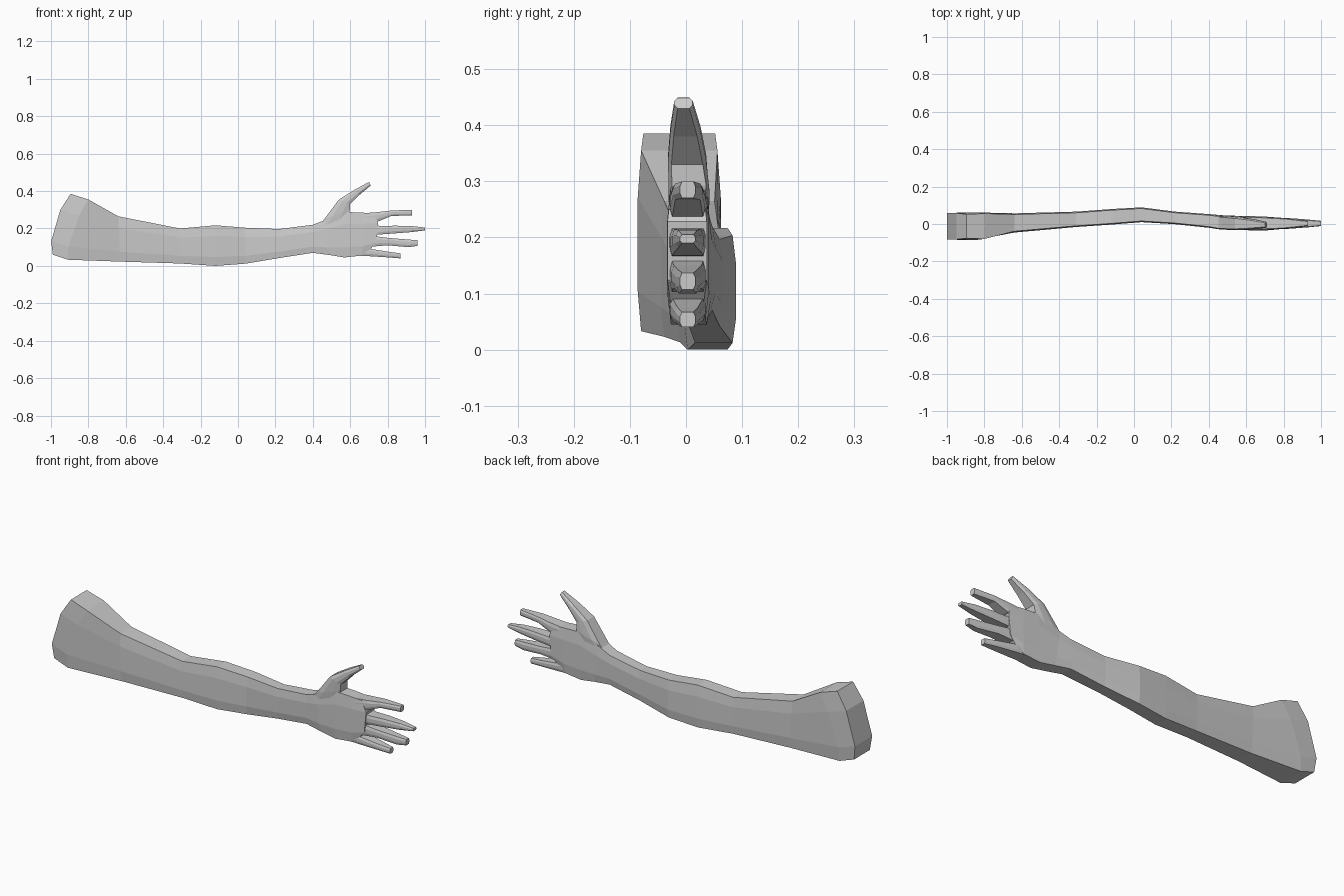
import bpy, bmesh

skin = bpy.data.materials.new("plain grey")
skin.diffuse_color = (0.6, 0.6, 0.6, 1)


def loft(name, sections, steps=(0, .22, .74, 1), round_y=0.006):
    """Skin slab-like sections: lower x,z, upper x,z, front y, back y, bulge in x."""
    bm = bmesh.new()
    rings = []
    for bx, bz, tx, tz, y0, y1, bulge in sections:
        front, back = [], []
        for i, t in enumerate(steps):
            end = i in (0, len(steps) - 1)
            x = bx + (tx - bx) * t + (0 if end else bulge)
            z = bz + (tz - bz) * t
            inset = round_y if end else 0
            front.append(bm.verts.new((x, y0 + inset, z)))
            back.append(bm.verts.new((x, y1 - inset, z)))
        rings.append(front + back[::-1])
    n = len(rings[0])
    for a, b in zip(rings, rings[1:]):
        for i in range(n):
            j = (i + 1) % n
            bm.faces.new((a[i], a[j], b[j], b[i]))
    # end caps as strips, so that curved ends stay clean
    for r in (rings[0], rings[-1]):
        for i in range(n // 2 - 1):
            bm.faces.new((r[i], r[i + 1], r[n - 2 - i], r[n - 1 - i]))
    bmesh.ops.recalc_face_normals(bm, faces=bm.faces)
    mesh = bpy.data.meshes.new(name)
    bm.to_mesh(mesh)
    bm.free()
    mesh.materials.append(skin)
    obj = bpy.data.objects.new(name, mesh)
    bpy.context.collection.objects.link(obj)


# Upper arm, forearm and palm in one skin
loft("arm_and_palm", [
    (-.99, .06, -.895, .385, -.082, .058, -.03),
    (-.91, .033, -.80, .355, -.086, .062, -.02),
    (-.63, .023, -.64, .265, -.045, .057, 0),
    (-.31, .013, -.31, .20, -.016, .066, 0),
    (-.12, .0, -.12, .217, -.003, .08, 0),
    (.04, .012, .04, .204, .01, .089, 0),
    (.22, .042, .22, .197, -.001, .066, 0),
    (.40, .07, .40, .22, -.02, .053, 0),
    (.49, .058, .46, .243, -.03, .046, 0),
    (.57, .045, .58, .288, -.033, .043, 0),
    (.66, .055, .66, .285, -.034, .041, .01),
    (.70, .08, .72, .281, -.033, .037, .035),
])

# Thumb
loft("thumb", [
    (.57, .21, .42, .20, -.026, .038, 0),
    (.597, .293, .465, .255, -.031, .042, 0),
    (.60, .33, .54, .355, -.032, .036, 0),
    (.65, .38, .62, .405, -.028, .026, 0),
    (.71, .43, .70, .449, -.021, .012, 0),
], steps=(0, .3, .7, 1))

# Fingers: base, middle, tip as (x, lower z, upper z), and tip half depth
fingers = {
    "index_finger": [(.69, .225, .283), (.75, .238, .288), (.82, .267, .296), (.93, .27, .30)],
    "middle_finger": [(.70, .165, .23), (.76, .168, .213), (.84, .174, .215), (.93, .181, .213), (1, .19, .205)],
    "ring_finger": [(.68, .10, .165), (.74, .105, .158), (.80, .11, .15), (.91, .10, .141), (.96, .107, .137)],
    "little_finger": [(.65, .054, .11), (.70, .052, .092), (.81, .045, .075), (.87, .04, .067)],
}
for name, secs in fingers.items():
    x0, x1 = secs[0][0], secs[-1][0]
    rows = []
    for x, lo, hi in secs:
        t = (x - x0) / (x1 - x0)
        half = .033 - .019 * t ** 1.7
        rows.append((x, lo, x, hi, .003 - half, .003 + half, 0))
    loft(name, rows, steps=(0, .3, .7, 1), round_y=.004)
